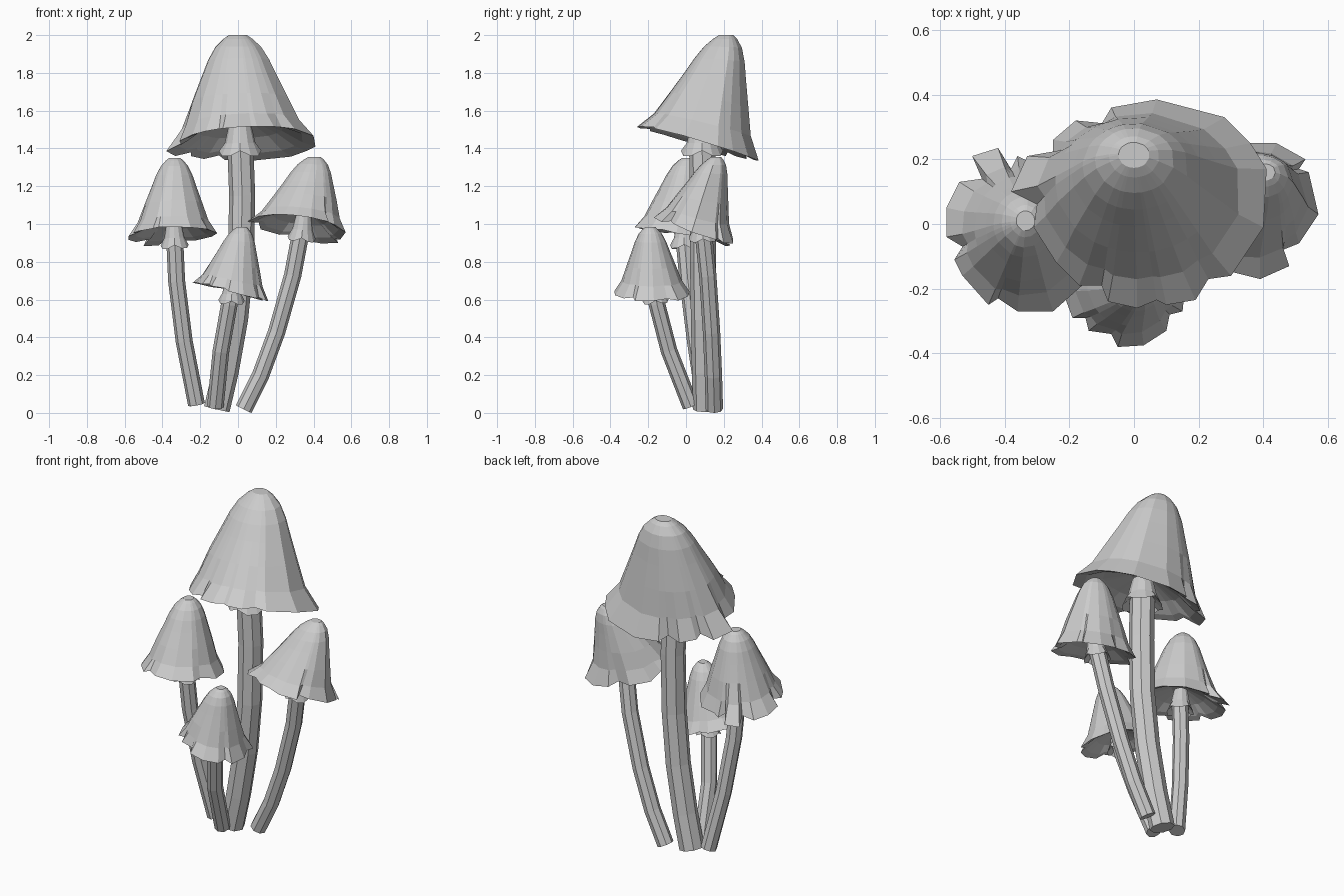
import bpy, bmesh, math
from mathutils import Vector

cube = bpy.data.objects.get("Cube")
if cube:
    bpy.data.objects.remove(cube, do_unlink=True)

grey = bpy.data.materials.new("plain grey")
grey.use_nodes = True
grey.diffuse_color = (0.6, 0.6, 0.6, 1)
grey.node_tree.nodes["Principled BSDF"].inputs["Base Color"].default_value = (0.6, 0.6, 0.6, 1)


def loft(name, rings, cap_start=True, cap_end=True):
    """Skin a series of equal-length rings as a flat-shaded mesh."""
    bm = bmesh.new()
    loops = [[bm.verts.new(p) for p in ring] for ring in rings]
    n = len(loops[0])
    for a, b in zip(loops, loops[1:]):
        for i in range(n):
            j = (i + 1) % n
            bm.faces.new((a[i], a[j], b[j], b[i]))
    if cap_start:
        bm.faces.new(loops[0])
    if cap_end:
        bm.faces.new(loops[-1])
    bmesh.ops.recalc_face_normals(bm, faces=bm.faces)
    mesh = bpy.data.meshes.new(name)
    bm.to_mesh(mesh)
    bm.free()
    mesh.materials.append(grey)
    obj = bpy.data.objects.new(name, mesh)
    bpy.context.collection.objects.link(obj)


def circle(centre, axis, radius, sides):
    """Ring of points square to an axis."""
    u = Vector((1, 0, 0))
    u = (u - axis * u.dot(axis)).normalized()
    v = axis.cross(u)
    turns = [math.tau * i / sides for i in range(sides)]
    return [centre + (u * math.cos(t) + v * math.sin(t)) * radius for t in turns]


def make_stem(name, path, radius):
    pts = [Vector(p) for p in path]
    rings = []
    for i, p in enumerate(pts):
        axis = (pts[min(i + 1, len(pts) - 1)] - pts[max(i - 1, 0)]).normalized()
        rings.append(circle(p, axis, radius, 8))
    loft(name, rings)


def make_collar(name, top, bottom, radius):
    """Torn skirt flaring from a narrow neck round the top of the stem."""
    top, bottom = Vector(top), Vector(bottom)
    axis = (top - bottom).normalized()
    upper = circle(top, axis, radius * 0.85, 12)
    middle = circle(top.lerp(bottom, 0.6), axis, radius * 1.2, 12)
    hem = circle(bottom, axis, radius * 1.65, 12)
    inner = circle(top.lerp(bottom, 0.7), axis, radius * 0.95, 12)
    for i in range(0, 12, 3):
        hem[i] += axis * radius * 0.4
    loft(name, [upper, middle, hem, inner], cap_end=False)


# Cap profile: distance down from the crown, width, share of rim ruffle
OUTER = [(0, .13, 0), (.035, .21, 0), (.11, .33, 0), (.23, .44, 0), (.38, .54, 0),
         (.6, .69, .05), (.83, .83, .35), (1, 1, 1)]
INNER = [(.97, .85, .7), (.88, .6, .2), (.79, .2, 0)]


def make_cap(name, apex, centre, slope, rim):
    """Bell with a tilted, ruffled rim and a hollow underside."""
    apex, centre = Vector(apex), Vector(centre)
    flat = [Vector((x - centre.x, y - centre.y, 0)) for x, y in rim]
    half_x = (max(p.x for p in flat) - min(p.x for p in flat)) * 0.47
    half_y = (max(p.y for p in flat) - min(p.y for p in flat)) * 0.47
    rings = []
    for drop, width, ruffle in OUTER + INNER:
        middle = apex.lerp(centre, drop)
        ring = []
        for p in flat:
            a = math.atan2(p.y / half_y, p.x / half_x)
            smooth = Vector((half_x * math.cos(a), half_y * math.sin(a), 0))
            q = smooth.lerp(p, ruffle) * width
            q.z = (slope[0] * q.x + slope[1] * q.y) * drop
            q.z += (smooth.length - p.length) * 0.3 * ruffle
            ring.append(middle + q)
        rings.append(ring)
    loft(name, rings)


# Tall mushroom
make_stem("tall_stem", [(-.112, .105, .02), (-.065, .1, .22), (-.015, .095, .5), (.015, .09, .8),
                        (.022, .09, 1.15), (.012, .085, 1.42)], .069)
make_collar("tall_collar", (.01, .085, 1.53), (.012, .085, 1.36), .068)
make_cap("tall_cap", (0, .213, 2), (.02, .06, 1.43), (.06, -.28),
         [(.41, .17), (.36, .25), (.28, .33), (.07, .385), (-.07, .36), (-.1, .31), (-.18, .32),
          (-.25, .26), (-.25, .22), (-.33, .21), (-.38, .1), (-.3, .06), (-.31, -.01), (-.24, -.12),
          (-.17, -.19), (-.1, -.19), (-.08, -.24), (.01, -.26), (.07, -.235), (.1, -.25), (.19, -.235),
          (.23, -.17), (.3, -.16), (.4, -.01)])

# Left-hand mushroom as seen from the front
make_stem("right_stem", [(-.22, .1, .045), (-.285, .05, .38), (-.325, .01, .7), (-.335, -.01, .92)], .045)
make_collar("right_collar", (-.34, -.01, 1.01), (-.335, -.01, .87), .045)
make_cap("right_cap", (-.335, .01, 1.35), (-.345, -.03, .945), (.03, -.17),
         [(-.11, -.05), (-.14, .07), (-.22, .17), (-.32, .19), (-.36, .21), (-.38, .17), (-.42, .235),
          (-.5, .21), (-.47, .14), (-.54, .13), (-.58, .05), (-.58, -.04), (-.53, -.07), (-.555, -.11),
          (-.53, -.16), (-.45, -.25), (-.42, -.23), (-.36, -.27), (-.25, -.27), (-.16, -.19), (-.16, -.13)])

# Right-hand mushroom as seen from the front
make_stem("left_stem", [(.03, .15, .02), (.12, .145, .2), (.205, .135, .43), (.29, .115, .73),
                        (.335, .09, .97)], .046)
make_collar("left_collar", (.35, .085, 1.06), (.335, .09, .91), .045)
make_cap("left_cap", (.405, .16, 1.355), (.32, .04, .985), (-.12, -.3),
         [(.54, .16), (.51, .17), (.53, .2), (.44, .25), (.34, .25), (.3, .21), (.22, .22), (.12, .16),
          (.11, .08), (.05, .03), (.11, -.07), (.18, -.09), (.24, -.14), (.31, -.15), (.39, -.17),
          (.48, -.13), (.46, -.08), (.51, -.06), (.57, .03)])

# Small front mushroom
make_stem("small_stem", [(-.12, .025, .035), (-.09, -.09, .33), (-.045, -.155, .58), (-.038, -.16, .63)], .044)
make_collar("small_collar", (-.03, -.17, .71), (-.035, -.16, .58), .042)
make_cap("small_cap", (.02, -.19, .985), (-.04, -.18, .645), (-.24, 0),
         [(.16, -.17), (.13, -.1), (.13, -.04), (.05, .01), (-.04, .02), (-.08, -.01), (-.14, -.01),
          (-.21, -.08), (-.24, -.15), (-.22, -.21), (-.19, -.29), (-.15, -.29), (-.14, -.33), (-.07, -.34),
          (-.05, -.38), (.03, -.375), (.1, -.33), (.11, -.28), (.15, -.27)])
